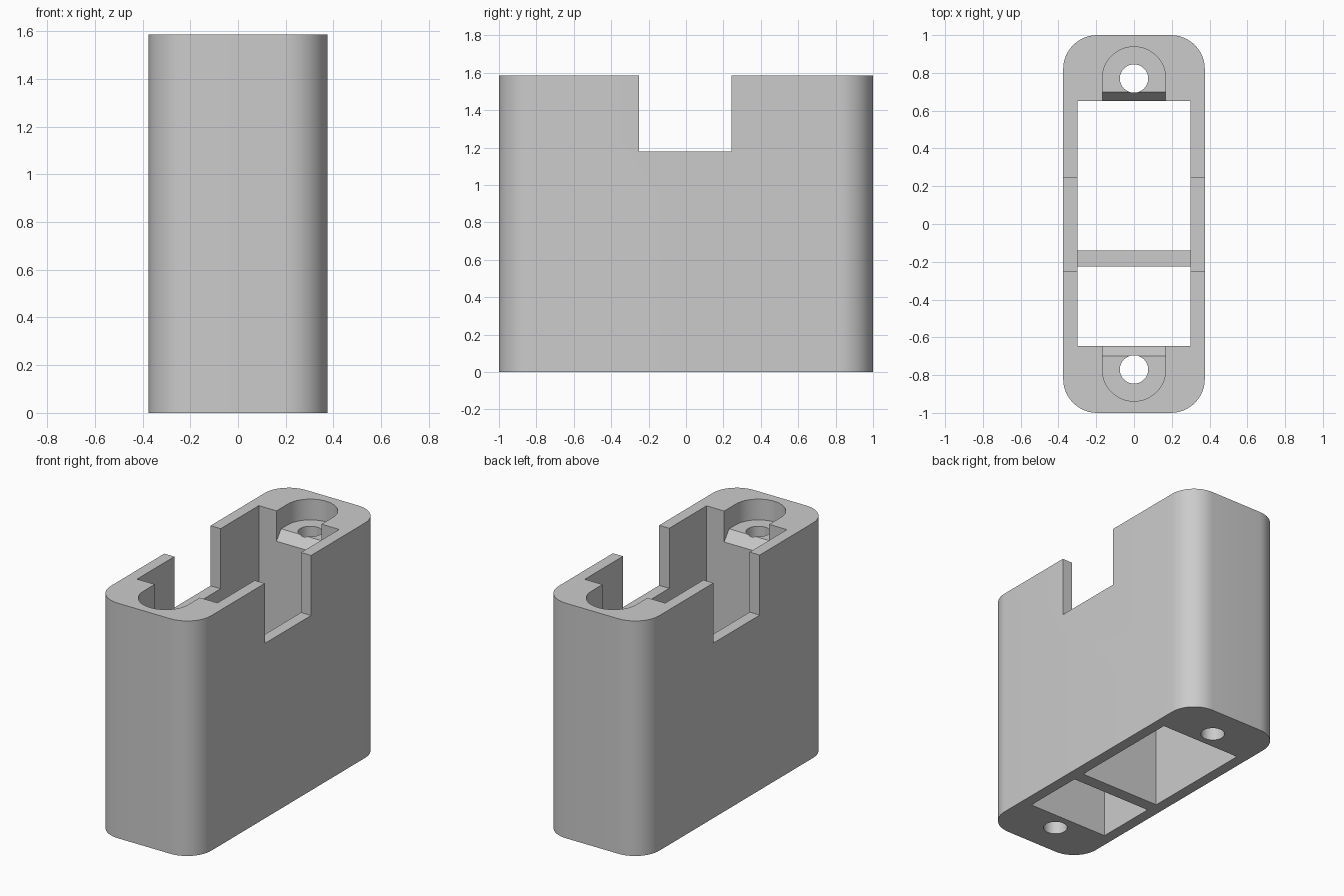
import bpy, bmesh, math
from mathutils import Vector

if "Cube" in bpy.data.objects:
    bpy.data.objects.remove(bpy.data.objects["Cube"])

HEIGHT = 1.585


def prism(name, pts, axis, lo, hi):
    """Closed prism: a 2D profile (xy or yz) extruded along axis 'Z' or 'X'."""
    place = (lambda p, h: (p[0], p[1], h)) if axis == 'Z' else (lambda p, h: (h, p[0], p[1]))
    bm = bmesh.new()
    face = bm.faces.new([bm.verts.new(place(p, lo)) for p in pts])
    new = bmesh.ops.extrude_face_region(bm, geom=[face])['geom']
    top = [v for v in new if isinstance(v, bmesh.types.BMVert)]
    shift = Vector((0, 0, hi - lo)) if axis == 'Z' else Vector((hi - lo, 0, 0))
    bmesh.ops.translate(bm, verts=top, vec=shift)
    bmesh.ops.recalc_face_normals(bm, faces=bm.faces[:])
    mesh = bpy.data.meshes.new(name)
    bm.to_mesh(mesh)
    bm.free()
    obj = bpy.data.objects.new(name, mesh)
    bpy.context.collection.objects.link(obj)
    return obj


def arc(cx, cy, r, a0, a1, n):
    return [(cx + r * math.cos(math.radians(a0 + (a1 - a0) * i / n)),
             cy + r * math.sin(math.radians(a0 + (a1 - a0) * i / n))) for i in range(n + 1)]


def rect(x0, x1, y0, y1):
    return [(x0, y0), (x1, y0), (x1, y1), (x0, y1)]


def cut(body, cutter):
    """Apply a boolean difference, then discard the cutter."""
    cutter.hide_render = True
    mod = body.modifiers.new("cut", 'BOOLEAN')
    mod.operation = 'DIFFERENCE'
    mod.solver = 'EXACT'
    mod.object = cutter
    bpy.context.view_layer.objects.active = body
    bpy.ops.object.modifier_apply(modifier=mod.name)
    bpy.data.objects.remove(cutter)


# Rounded block
R = 0.18
outline = []
for sx, sy, a in ((1, 1, 0), (-1, 1, 90), (-1, -1, 180), (1, -1, 270)):
    outline += arc(sx * (0.375 - R), sy * (1 - R), R, a, a + 90, 12)
housing = prism("housing", outline, 'Z', 0, HEIGHT)

# Two through pockets, and the open space above the divider between them
for y0, y1, z0 in ((-0.647, -0.225, -0.1), (-0.14, 0.65, -0.1), (-0.4, 0.2, 0.8)):
    cut(housing, prism("pocket", rect(-0.3, 0.3, y0, y1), 'Z', z0, 1.8))

# Notch through both long walls
cut(housing, prism("notch", rect(-0.25, 0.243, 1.18, 1.8), 'X', -0.5, 0.5))

# At each end: U-shaped screw recess, sloped lip and screw hole
for s in (1, -1):
    recess = [(x, s * y) for x, y in [(-0.168, 0.6), (0.168, 0.6)] + arc(0, 0.77, 0.168, 0, 180, 32)]
    cut(housing, prism("recess", recess, 'Z', 1.445, 1.8))
    lip = [(s * y, z) for y, z in ((0.60, 1.315), (0.70, 1.445), (0.70, 1.7), (0.60, 1.7))]
    cut(housing, prism("lip", lip, 'X', -0.168, 0.168))
    cut(housing, prism("screw_hole", arc(0, s * 0.77, 0.075, 0, 352.5, 47), 'Z', -0.1, 1.8))

# Smooth the round walls, keep the edges crisp
bpy.ops.object.select_all(action='DESELECT')
housing.select_set(True)
bpy.context.view_layer.objects.active = housing
bpy.ops.object.shade_smooth_by_angle(angle=math.radians(30))
